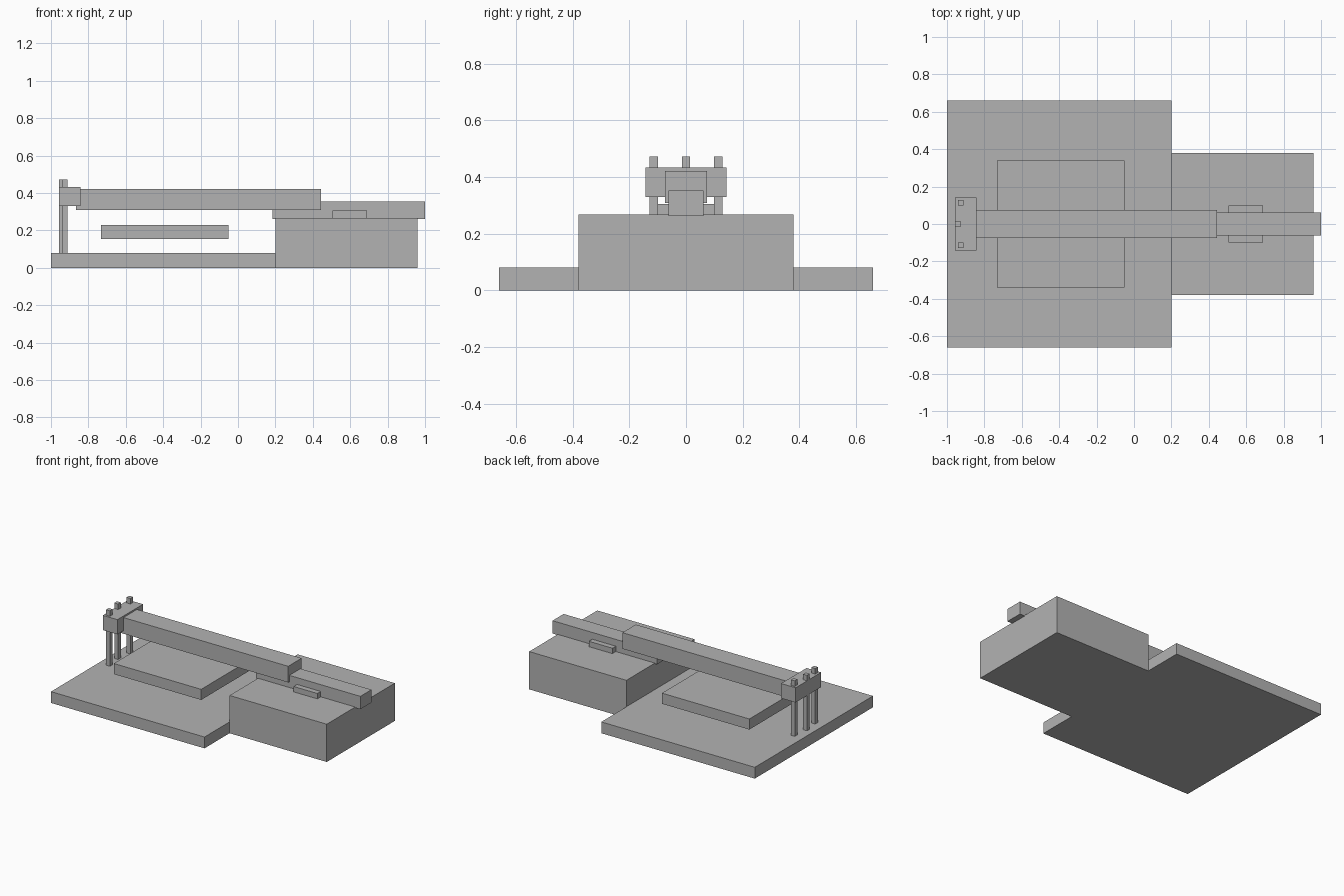
import bpy
from mathutils import Vector

# Remove the default cube
cube = bpy.data.objects.get("Cube")
if cube:
    bpy.data.objects.remove(cube, do_unlink=True)

# Single flat grey
GREY = (0.45, 0.45, 0.45, 1.0)
grey = bpy.data.materials.new("plain_grey")
grey.use_nodes = True
grey.diffuse_color = GREY
shader = next(n for n in grey.node_tree.nodes if n.type == 'BSDF_PRINCIPLED')
shader.inputs["Base Color"].default_value = GREY


def block(name, xs, ys, zs):
    """Box spanning the given (min, max) ranges."""
    low, high = (Vector(corner) for corner in zip(xs, ys, zs))
    bpy.ops.mesh.primitive_cube_add(size=1, location=(low + high) / 2)
    obj = bpy.context.object
    obj.name = name
    for vertex in obj.data.vertices:
        vertex.co *= high - low
    obj.data.materials.append(grey)
    return obj


def centred(name, xs, half_width, zs):
    """Box symmetric about the long axis."""
    return block(name, xs, (-half_width, half_width), zs)


# Low base and the raised housing beside it
centred("base_slab", (-1.0, 0.2), 0.66, (0, 0.08))
centred("housing", (0.2, 0.96), 0.38, (0, 0.267))

# Plate held above the base
centred("platform", (-0.733, -0.05), 0.34, (0.153, 0.228))

# Long arm on its rail, with the cross bar through the rail
centred("arm", (-0.865, 0.445), 0.075, (0.308, 0.422))
centred("rail", (0.184, 1.0), 0.062, (0.262, 0.353))
centred("rail_cross_bar", (0.505, 0.69), 0.1, (0.267, 0.305))

# Head at the end of the arm, carried on three posts
centred("head", (-0.957, -0.843), 0.143, (0.329, 0.433))
POST = 0.03
for name, x, y in (("middle_post", -0.957, 0),
                   ("right_post", -0.941, -0.114),
                   ("left_post", -0.941, 0.114)):
    block(name, (x, x + POST), (y - POST / 2, y + POST / 2), (0.08, 0.472))
